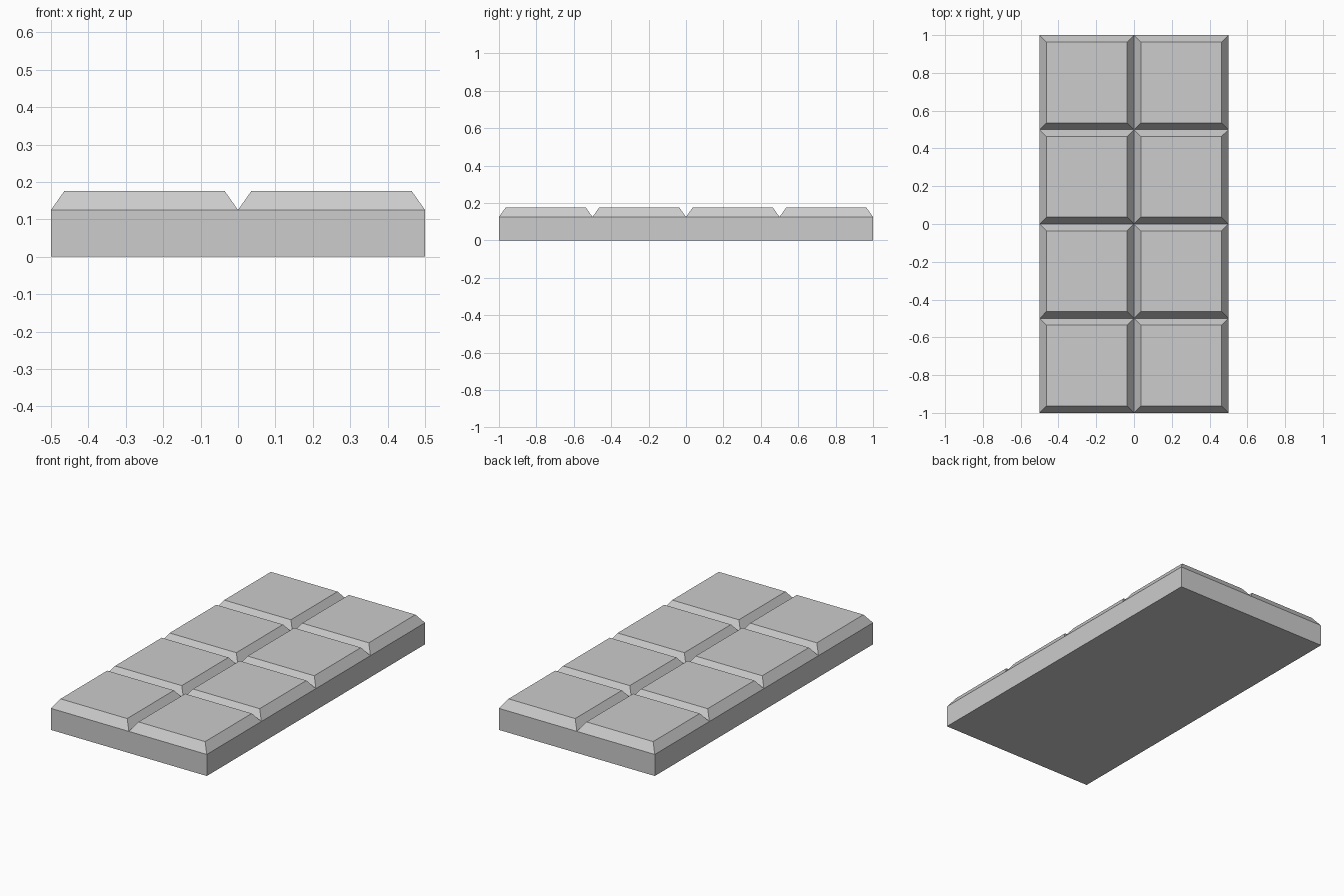
import bpy
import bmesh
from mathutils import Matrix, Vector

WIDTH, LENGTH = 1.0, 2.0
SLAB_HEIGHT, TILE_HEIGHT, TILE_SLOPE = 0.125, 0.051, 0.036
COLUMNS, ROWS = 2, 4

cube = bpy.data.objects.get("Cube")
if cube:
    bpy.data.objects.remove(cube, do_unlink=True)

# Plain grey
grey = bpy.data.materials.new("light_grey")
grey.use_nodes = True
colour = (0.604, 0.604, 0.604, 1.0)
grey.diffuse_color = colour
grey.node_tree.nodes["Principled BSDF"].inputs["Base Color"].default_value = colour

# Grid of squares at the bottom of the grooves
bm = bmesh.new()
bmesh.ops.create_grid(
    bm, x_segments=COLUMNS, y_segments=ROWS, size=0.5,
    matrix=Matrix.Translation((0, 0, SLAB_HEIGHT)) @ Matrix.Diagonal((WIDTH, LENGTH, 1, 1)))

# Slab walls and underside
rim = [e for e in bm.edges if e.is_boundary]
squares = bm.faces[:]
walls = bmesh.ops.extrude_edge_only(bm, edges=rim)["geom"]
lower = [v for v in walls if isinstance(v, bmesh.types.BMVert)]
bmesh.ops.translate(bm, verts=lower, vec=Vector((0, 0, -SLAB_HEIGHT)))
bmesh.ops.contextual_create(
    bm, geom=[e for e in bm.edges if all(v in lower for v in e.verts)])
bmesh.ops.recalc_face_normals(bm, faces=bm.faces[:])

# Raised squares with sloping sides
bmesh.ops.inset_individual(
    bm, faces=squares, thickness=TILE_SLOPE, depth=TILE_HEIGHT, use_even_offset=True)

mesh = bpy.data.meshes.new("segmented_bar")
bm.to_mesh(mesh)
bm.free()
mesh.materials.append(grey)
bar = bpy.data.objects.new("segmented_bar", mesh)
bpy.context.collection.objects.link(bar)
